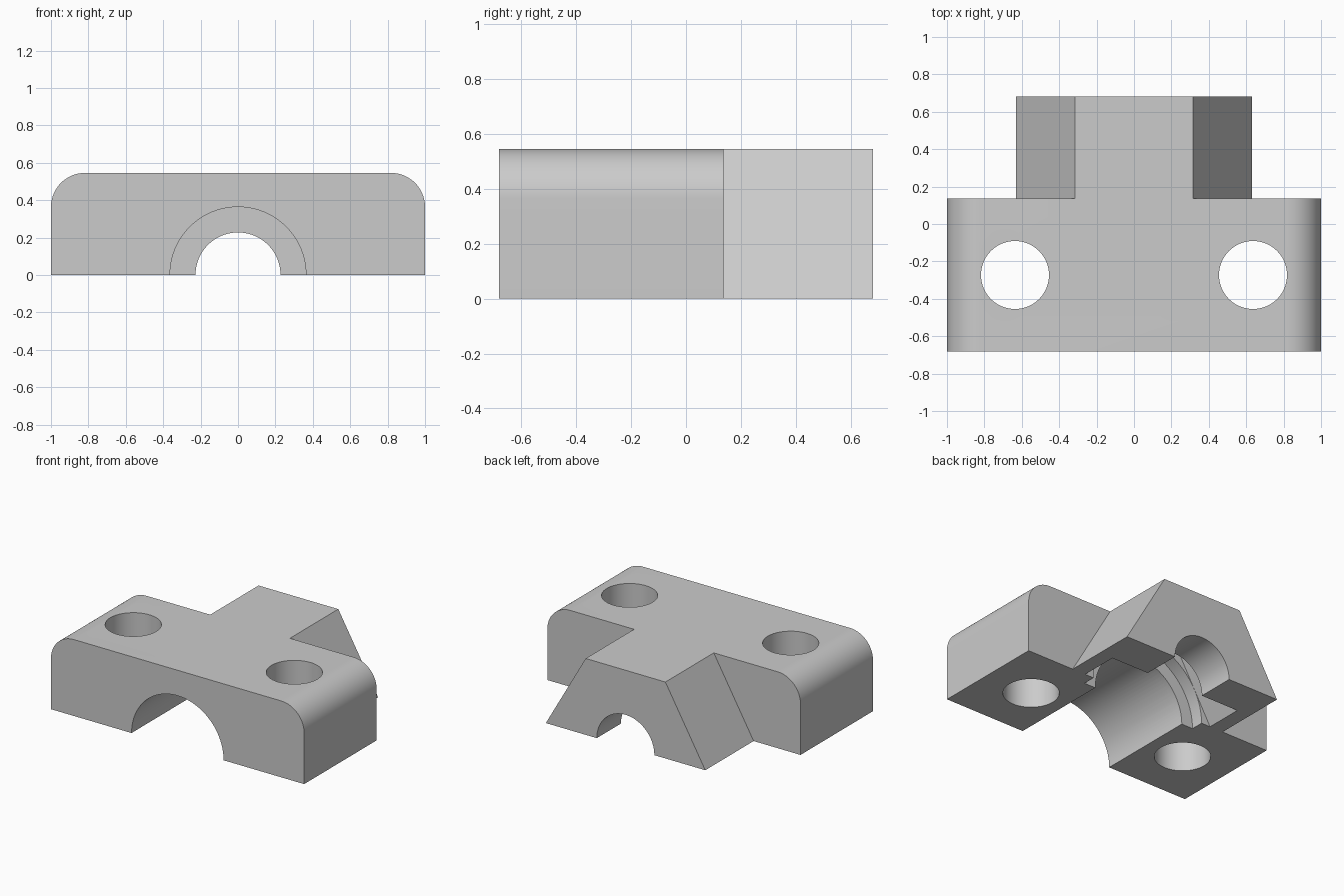
import bpy
import bmesh
from math import cos, sin, pi, radians, sqrt
from mathutils import Matrix

cube = bpy.data.objects.get("Cube")
if cube:
    bpy.data.objects.remove(cube, do_unlink=True)

U = 1 / 11                       # design unit: the block is 22 units wide
HEIGHT = 6 * U
FRONT, BACK = -7.5 * U, 7.5 * U
BLOCK_BACK = 1.5 * U

grey = bpy.data.materials.new("plain grey")
grey.use_nodes = True
grey.diffuse_color = (0.6, 0.6, 0.6, 1)
bsdf = next(n for n in grey.node_tree.nodes if n.type == 'BSDF_PRINCIPLED')
bsdf.inputs["Base Color"].default_value = grey.diffuse_color


def arc(cx, cz, r, start, end, steps):
    angles = [radians(start + (end - start) * i / steps) for i in range(steps + 1)]
    return [(cx + r * cos(a), cz + r * sin(a)) for a in angles]


def circle(r, sides):
    return arc(0, 0, r, 0, 360, sides)[:-1]


def prism(name, profile, y0, y1):
    """Extrude an (x, z) profile along y."""
    bm = bmesh.new()
    face = bm.faces.new([bm.verts.new((x, y0, z)) for x, z in profile])
    out = bmesh.ops.extrude_face_region(bm, geom=[face])
    moved = [v for v in out["geom"] if isinstance(v, bmesh.types.BMVert)]
    bmesh.ops.translate(bm, verts=moved, vec=(0, y1 - y0, 0))
    bmesh.ops.recalc_face_normals(bm, faces=bm.faces)
    mesh = bpy.data.meshes.new(name)
    bm.to_mesh(mesh)
    bm.free()
    mesh.materials.append(grey)
    obj = bpy.data.objects.new(name, mesh)
    bpy.context.collection.objects.link(obj)
    return obj


def combine(target, other, operation):
    """Apply a boolean, then discard the helper."""
    other.hide_render = True
    mod = target.modifiers.new(operation, 'BOOLEAN')
    mod.object, mod.operation, mod.solver = other, operation, 'EXACT'
    bpy.context.view_layer.objects.active = target
    bpy.ops.object.modifier_apply(modifier=mod.name)
    bpy.data.objects.remove(other, do_unlink=True)


# Block with rounded upper corners
R = 2 * U
outline = [(-1, 0), (1, 0)]
outline += arc(1 - R, HEIGHT - R, R, 0, 90, 20)
outline += arc(R - 1, HEIGHT - R, R, 90, 180, 20)
body = prism("clamp_body", outline, FRONT, BLOCK_BACK)

# Half-hexagon tail
tail = prism("tail", arc(0, 0, HEIGHT * 2 / sqrt(3), 0, 180, 3), 0, BACK)
combine(body, tail, 'UNION')

# Stepped bore and hexagonal nut pocket
nut_start, nut_end = 1.5 * U, 4.5 * U
cutters = [
    prism("main_bore", circle(4 * U, 96), FRONT - U, U * 0.4),
    prism("washer_seat", circle(4.99 * U, 96), U * 0.5, nut_start + U * 0.1),
    prism("nut_pocket", circle(5 * U * 2 / sqrt(3), 6), nut_start, nut_end),
    prism("rod_bore", circle(2.5 * U, 96), nut_end - U, BACK + U),
    prism("main_bore_end", circle(4 * U, 96), 0, U),
]

# Vertical bolt holes
for side in (-1, 1):
    hole = prism("bolt_hole", circle(2 * U, 64), -U, HEIGHT + U)
    hole.data.transform(Matrix.Translation((side * 7 * U, -3 * U, 0))
                        @ Matrix.Rotation(pi / 2, 4, 'X'))
    cutters.append(hole)

for cutter in cutters:
    combine(body, cutter, 'DIFFERENCE')

# Smooth curved surfaces, sharp edges kept
bpy.ops.object.select_all(action='DESELECT')
body.select_set(True)
bpy.context.view_layer.objects.active = body
bpy.ops.object.shade_smooth_by_angle(angle=radians(30))
